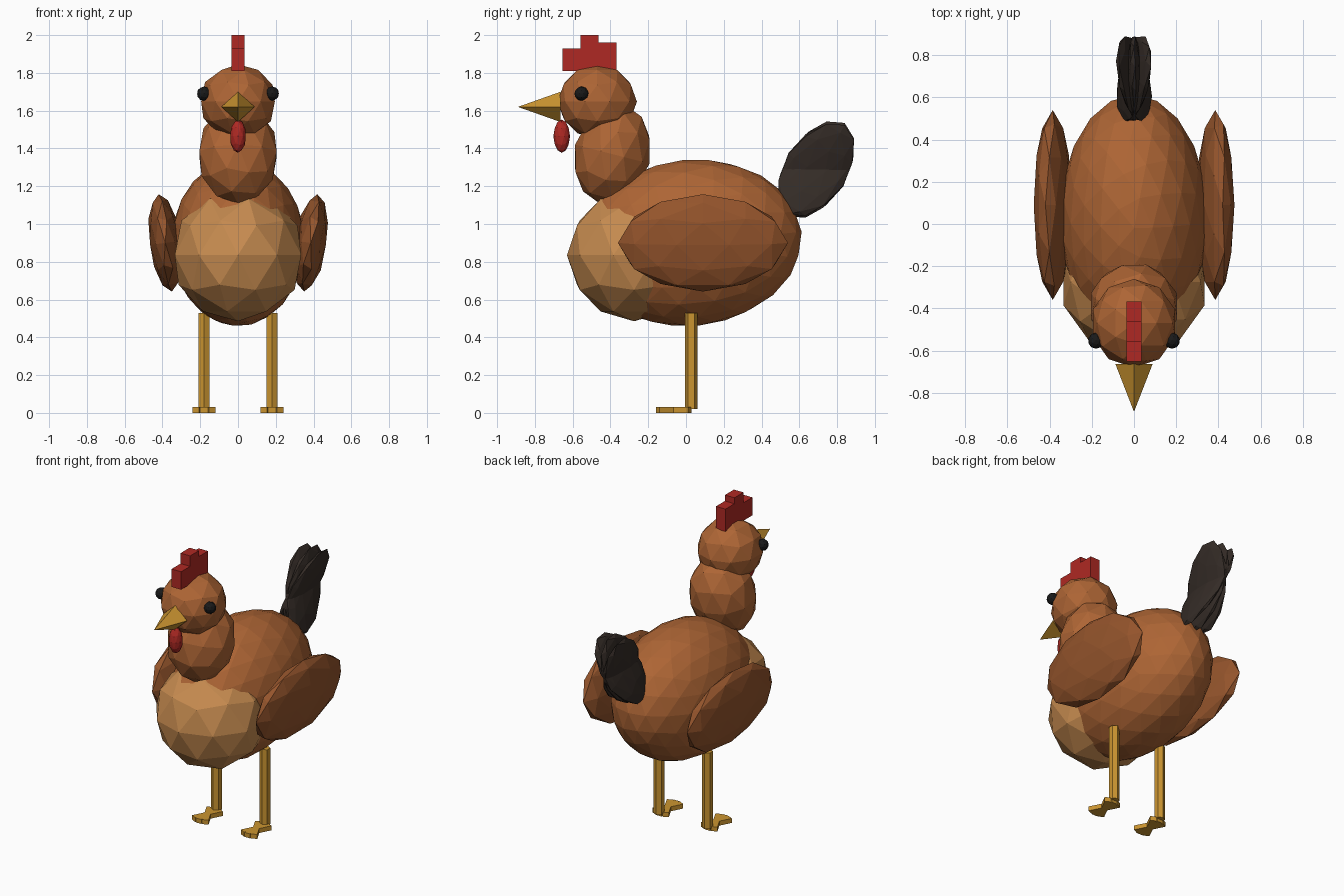
import bpy
from math import pi

if "Cube" in bpy.data.objects:
    bpy.data.objects.remove(bpy.data.objects["Cube"])


def material(name, rgb):
    m = bpy.data.materials.new(name)
    m.diffuse_color = (*rgb, 1)
    m.use_nodes = True
    m.node_tree.nodes["Principled BSDF"].inputs["Base Color"].default_value = m.diffuse_color
    return m


BROWN = material("brown", (0.42, 0.13, 0.035))
WING = material("wing_brown", (0.30, 0.09, 0.025))
TAN = material("tan", (0.57, 0.26, 0.08))
DARK = material("dark", (0.035, 0.025, 0.02))
BLACK = material("black", (0.01, 0.01, 0.01))
YELLOW = material("yellow", (0.6, 0.3, 0.03))
RED = material("red", (0.43, 0.022, 0.017))


def finish(name, mat, size):
    o = bpy.context.object
    o.name = name
    o.scale = size
    o.data.materials.append(mat)
    return o


def blob(name, mat, loc, radii, rot=(0, 0, 0), sub=2):
    bpy.ops.mesh.primitive_ico_sphere_add(subdivisions=sub, radius=1, location=loc, rotation=rot)
    return finish(name, mat, radii)


def box(name, mat, loc, size, rot=(0, 0, 0)):
    bpy.ops.mesh.primitive_cube_add(size=1, location=loc, rotation=rot)
    return finish(name, mat, size)


# Body, breast, neck and head
blob("body", BROWN, (0, 0.025, 0.9), (0.352, 0.59, 0.44), (0.1, 0, 0), 3)
blob("breast", TAN, (0, -0.275, 0.835), (0.352, 0.355, 0.35))
blob("neck", BROWN, (0, -0.39, 1.37), (0.215, 0.203, 0.27), (-0.25, 0, 0))
blob("head", BROWN, (0, -0.47, 1.648), (0.205, 0.21, 0.197))

# Beak: four-sided cone pointing forward
bpy.ops.mesh.primitive_cone_add(vertices=4, radius1=1, radius2=0, depth=1,
                                location=(0, -0.777, 1.62), rotation=(pi / 2, 0, 0))
finish("beak", YELLOW, (0.088, 0.08, 0.226))

# Wattle and stepped comb
blob("wattle", RED, (0, -0.658, 1.465), (0.043, 0.044, 0.088))
for i, top in enumerate((1.93, 2.0, 1.96)):
    box(f"comb_{i + 1}", RED, (0, -0.605 + 0.095 * i, (1.81 + top) / 2), (0.07, 0.095, top - 1.81))

# Tail feathers, fanned about a shared centre
for i in (-1, 0, 1):
    blob(f"tail_feather_{i + 2}", DARK, (0, 0.688, 1.288), (0.037, 0.17, 0.29), (-0.55, 0.3 * i, 0))

# Paired parts: eyes, wings, legs and crossed toes
for side, s in (("left", -1), ("right", 1)):
    blob(f"{side}_eye", BLACK, (0.18 * s, -0.553, 1.69), (0.038,) * 3)
    blob(f"{side}_wing", WING, (0.385 * s, 0.09, 0.9), (0.085, 0.45, 0.26), (0, 0.135 * s, 0))
    bpy.ops.mesh.primitive_cylinder_add(vertices=6, radius=0.033, depth=0.51,
                                        location=(0.18 * s, 0.028, 0.275))
    finish(f"{side}_leg", YELLOW, (1, 1, 1))
    for i in (-1, 0, 1):
        box(f"{side}_toe_{i + 2}", YELLOW, (0.18 * s, -0.065, 0.015), (0.04, 0.19, 0.03), (0, 0, 0.47 * i))
